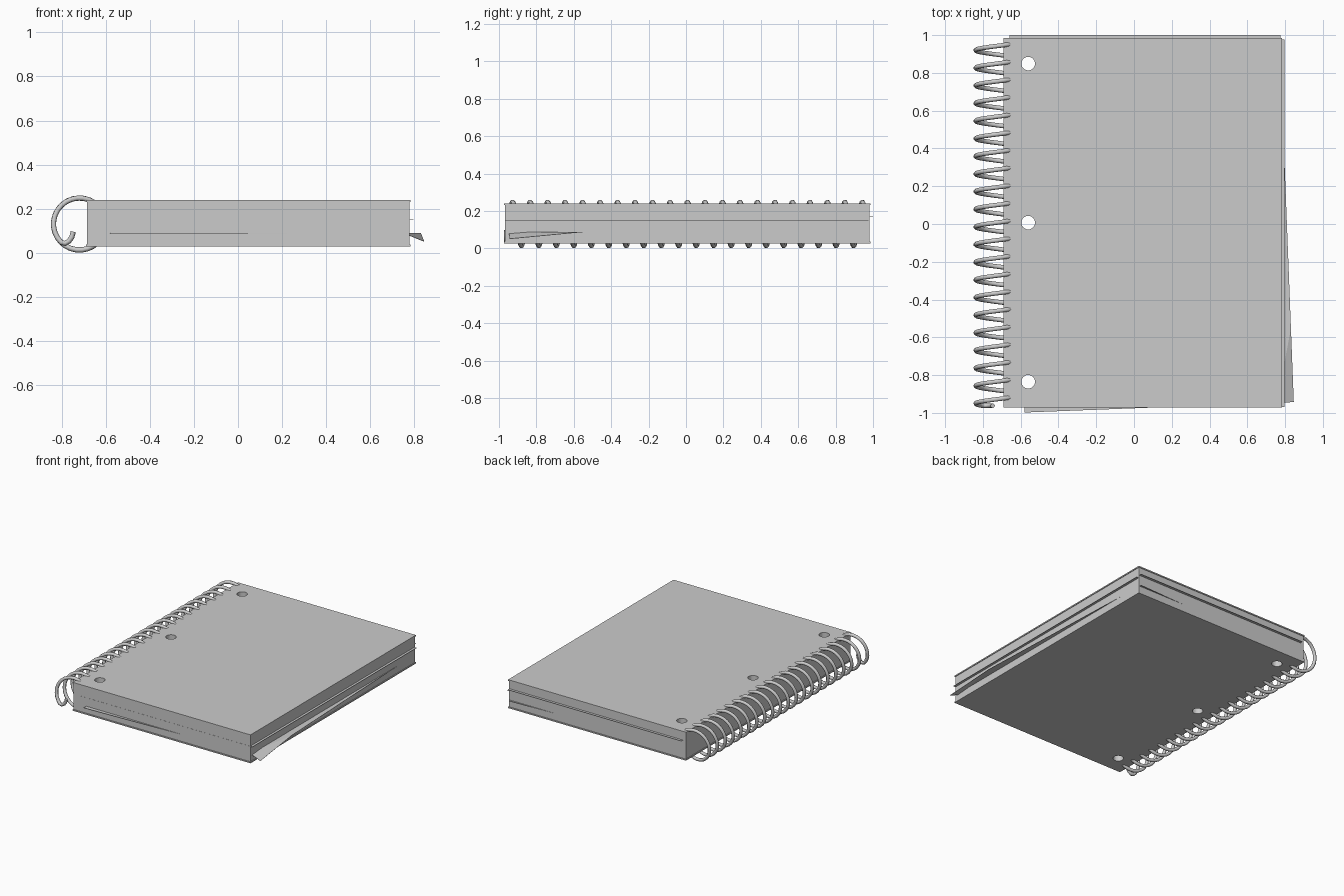
import bpy, bmesh, math
from mathutils import Matrix

if "Cube" in bpy.data.objects:
    bpy.data.objects.remove(bpy.data.objects["Cube"])

CY = 0.007            # middle of the book in y
HOLE_X, HOLE_R = -0.56, 0.036


def finish(name, bm):
    bmesh.ops.recalc_face_normals(bm, faces=bm.faces)
    me = bpy.data.meshes.new(name)
    bm.to_mesh(me)
    bm.free()
    ob = bpy.data.objects.new(name, me)
    bpy.context.collection.objects.link(ob)
    return ob


def punch(ob):
    mod = ob.modifiers.new("binder_holes", 'BOOLEAN')
    mod.operation = 'DIFFERENCE'
    mod.solver = 'EXACT'
    mod.object = cutter


def box(name, x0, x1, y0, y1, z0, z1):
    bm = bmesh.new()
    m = Matrix.Translation(((x0 + x1) / 2, (y0 + y1) / 2, (z0 + z1) / 2)) @ \
        Matrix.Diagonal((x1 - x0, y1 - y0, z1 - z0, 1))
    bmesh.ops.create_cube(bm, size=1, matrix=m)
    ob = finish(name, bm)
    punch(ob)
    return ob


# three binder holes (cutter)
bm = bmesh.new()
for dy in (-0.842, 0, 0.842):
    bmesh.ops.create_cone(bm, cap_ends=True, segments=24, radius1=HOLE_R, radius2=HOLE_R,
                          depth=0.6, matrix=Matrix.Translation((HOLE_X, CY + dy, 0.13)))
cutter = finish("hole_cutter", bm)
cutter.hide_render = True
cutter.hide_viewport = True
cutter.display_type = 'WIRE'

# covers and page block
box("front_cover", -0.69, 0.784, -0.972, 0.986, 0.231, 0.240)
box("back_cover", -0.69, 0.784, -0.972, 0.986, 0.027, 0.036)
box("page_block", -0.685, 0.779, -0.967, 0.981, 0.036, 0.231)

# loose sheets that stick out a little
box("loose_sheet_back", -0.66, 0.775, -0.93, 1.0, 0.170, 0.172)
box("loose_sheet_side", -0.63, 0.797, -0.968, 0.976, 0.150, 0.152)

# skewed sheet with a folded-down corner
ang = 0.0386
ox, oy, z = -0.58, -0.998, 0.088
w, h = 1.427, 1.94


def skew(u, v, zz):
    return (ox + u * math.cos(ang) - v * math.sin(ang),
            oy + u * math.sin(ang) + v * math.cos(ang), zz)


bm = bmesh.new()
a, q, tip, p, c, d = [bm.verts.new(skew(*t)) for t in (
    (0, 0, z), (w - 0.09, 0, z), (w, 0, z - 0.037), (w, 0.39, z), (w, h, z), (0, h, z))]
bm.faces.new((a, q, p, c, d))
bm.faces.new((q, tip, p))
sheet = finish("skewed_sheet", bm)
sol = sheet.modifiers.new("thickness", 'SOLIDIFY')
sol.thickness = 0.002
punch(sheet)

# spiral wire with an inward hook at its front end
CX, CZ, R, WIRE, PITCH = -0.72, 0.13, 0.118, 0.012, 0.0935
STEPS, TURNS, Y_TOP = 28, 20, 0.943
start, end = -math.pi / 2, TURNS * 2 * math.pi + math.radians(135)
n = int((end - start) / (2 * math.pi) * STEPS)
pts = []
for i in range(n + 1):
    t = start + (end - start) * i / n      # 0 is the top, turning towards the left
    pts.append((CX - R * math.sin(t), Y_TOP - PITCH * t / (2 * math.pi), CZ + R * math.cos(t)))
y_end = pts[-1][1]
for x, zz in ((-0.785, 0.042), (-0.768, 0.052), (-0.755, 0.070), (-0.748, 0.095)):
    pts.append((x, y_end, zz))
cu = bpy.data.curves.new("spiral_wire", 'CURVE')
cu.dimensions = '3D'
cu.bevel_depth = WIRE
cu.bevel_resolution = 2
cu.use_fill_caps = True
sp = cu.splines.new('POLY')
sp.points.add(len(pts) - 1)
for pt, co in zip(sp.points, pts):
    pt.co = (*co, 1)
wire = bpy.data.objects.new("spiral_wire", cu)
bpy.context.collection.objects.link(wire)
bpy.ops.object.select_all(action='DESELECT')
wire.select_set(True)
bpy.context.view_layer.objects.active = wire
bpy.ops.object.convert(target='MESH')
bpy.ops.object.shade_smooth_by_angle(angle=math.radians(50))
